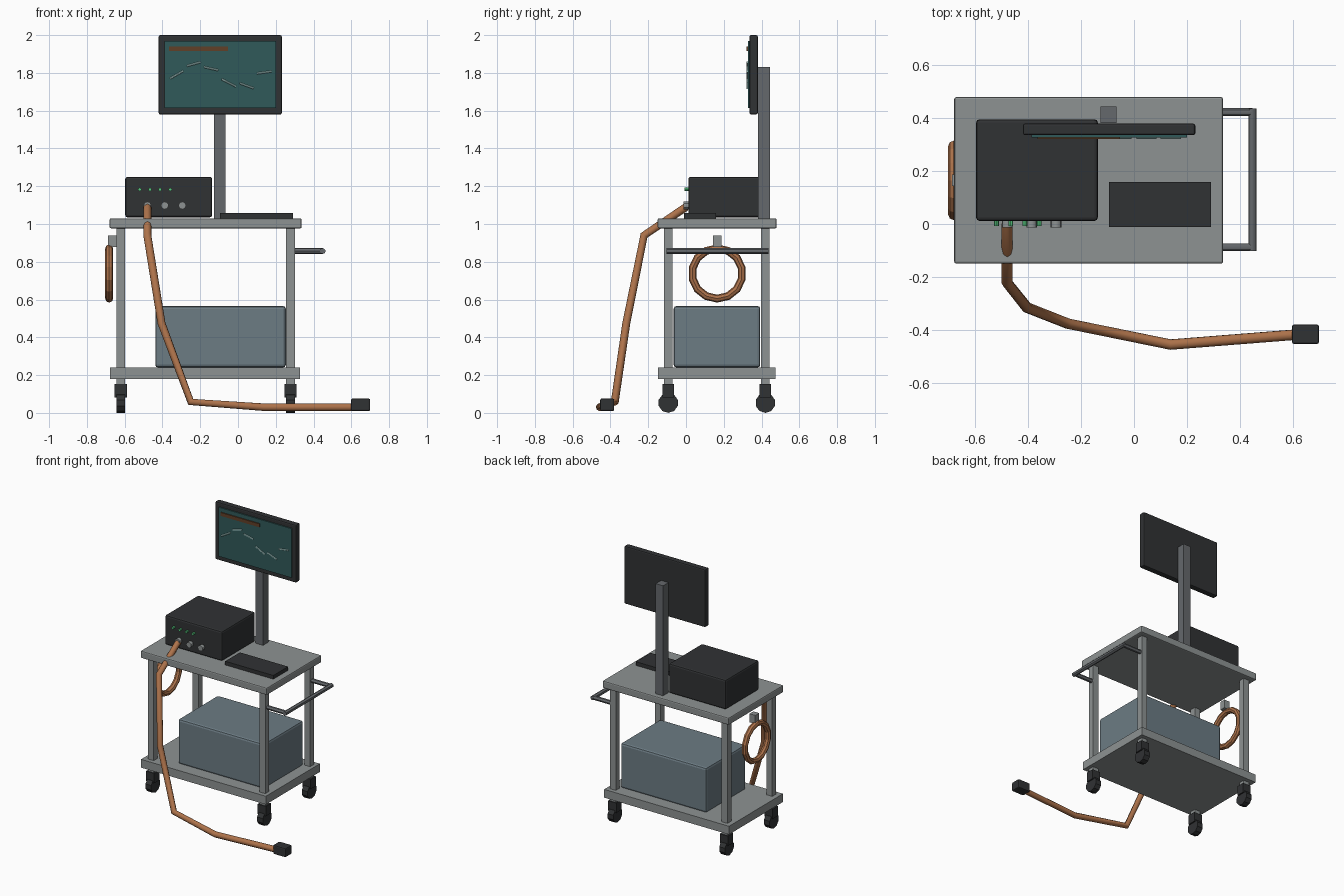
import bpy
from math import pi
from mathutils import Vector

if "Cube" in bpy.data.objects:
    bpy.data.objects.remove(bpy.data.objects["Cube"])


def material(name, rgb):
    m = bpy.data.materials.new(name)
    m.diffuse_color = (*rgb, 1)
    m.use_nodes = True
    m.node_tree.nodes["Principled BSDF"].inputs["Base Color"].default_value = m.diffuse_color
    return m


DARK = material("dark_plastic", (0.03, 0.032, 0.034))
COPPER = material("copper", (0.42, 0.17, 0.07))
BLUE = material("blue_grey", (0.15, 0.20, 0.23))
TEAL = material("screen_teal", (0.03, 0.10, 0.10))
PALE = material("trace_pale", (0.45, 0.70, 0.68))
BROWN = material("bar_brown", (0.12, 0.05, 0.02))
GREEN = material("indicator_green", (0.10, 0.60, 0.22))
METAL = material("grey_metal", (0.27, 0.29, 0.29))
STEEL = material("dark_steel", (0.13, 0.14, 0.15))


def finish(ob, name, mat):
    ob.name = name
    if mat:
        ob.data.materials.append(mat)
    return ob


def box(name, x, y, z, mat=METAL, bevel=0.0):
    """Box from (min, max) ranges."""
    bpy.ops.mesh.primitive_cube_add(size=1, location=[(a + b) / 2 for a, b in (x, y, z)])
    ob = finish(bpy.context.object, name, mat)
    ob.scale = [b - a for a, b in (x, y, z)]
    bpy.ops.object.transform_apply(location=False, rotation=False, scale=True)
    if bevel:
        mod = ob.modifiers.new("bevel", "BEVEL")
        mod.width = bevel
        mod.segments = 2
    return ob


def rod(name, a, b, r, mat=METAL, sides=12, smooth=True):
    """Cylinder between two points."""
    a, b = Vector(a), Vector(b)
    bpy.ops.mesh.primitive_cylinder_add(vertices=sides, radius=r, depth=(b - a).length,
                                        location=(a + b) / 2)
    ob = finish(bpy.context.object, name, mat)
    ob.rotation_euler = (b - a).to_track_quat("Z", "Y").to_euler()
    if smooth:
        bpy.ops.object.shade_smooth_by_angle()
    return ob


def around(c, w):
    return (c - w / 2, c + w / 2)


# Cart decks
box("table_top", (-0.68, 0.337), (-0.15, 0.48), (0.977, 1.03), METAL, 0.008)
box("lower_shelf", (-0.677, 0.327), (-0.147, 0.473), (0.18, 0.24), METAL)

# Legs and casters
for i, x in enumerate((-0.62, 0.278)):
    for j, y in enumerate((-0.094, 0.42)):
        tag = ("left", "right")[i] + "_" + ("front", "back")[j]
        box("post_" + tag, around(x, 0.046), around(y, 0.044), (0.24, 0.98))
        box("caster_stem_" + tag, around(x, 0.046), around(y, 0.046), (0.15, 0.18))
        box("caster_fork_" + tag, around(x, 0.066), around(y, 0.06), (0.082, 0.153), DARK)
        rod("caster_wheel_" + tag, (x - 0.023, y, 0.053), (x + 0.023, y, 0.053),
            0.053, DARK, 10, False)

# Push handle
for y, side in ((-0.088, "front"), (0.423, "back")):
    rod("handle_arm_" + side, (0.29, y, 0.857), (0.448, y, 0.857), 0.015, STEEL)
rod("handle_bar", (0.448, -0.103, 0.857), (0.448, 0.436, 0.857), 0.015, STEEL)

# Equipment case on the shelf
box("equipment_case", (-0.438, 0.253), (-0.065, 0.393), (0.24, 0.566), BLUE, 0.015)

# Control console with indicators and knobs
box("console", (-0.597, -0.137), (0.012, 0.396), (1.035, 1.25), DARK, 0.012)
for i in range(4):
    x = -0.52 + i * 0.0537
    rod(f"indicator_{i}", (x, -0.008, 1.183), (x, 0.03, 1.183), 0.009, GREEN, 8)
for i in range(3):
    x = -0.48 + i * 0.0925
    rod(f"knob_{i}", (x, -0.014, 1.098), (x, 0.03, 1.098), 0.02, METAL, 12)

# Keyboard
box("keyboard", (-0.095, 0.292), (-0.011, 0.158), (1.03, 1.057), DARK)

# Monitor on its mast
box("monitor_mast", around(-0.096, 0.06), (0.382, 0.444), (1.03, 1.83), STEEL)
box("monitor_body", (-0.42, 0.232), (0.336, 0.38), (1.58, 2.0), DARK, 0.008)
box("screen", (-0.388, 0.2), (0.328, 0.34), (1.613, 1.97), TEAL)
box("screen_bar", (-0.365, -0.053), (0.321, 0.33), (1.915, 1.94), BROWN)
traces = [(-0.36, 1.77, -0.29, 1.81), (-0.27, 1.837, -0.197, 1.857),
          (-0.18, 1.831, -0.105, 1.814), (-0.085, 1.766, -0.012, 1.728),
          (0.01, 1.745, 0.083, 1.718), (0.1, 1.797, 0.178, 1.808)]
for i, (x0, z0, x1, z1) in enumerate(traces):
    rod(f"screen_trace_{i}", (x0, 0.325, z0), (x1, 0.325, z1), 0.005, PALE, 6, False)

# Cable running from the console to the floor
cu = bpy.data.curves.new("cable", "CURVE")
cu.dimensions = "3D"
cu.bevel_depth = 0.021
cu.bevel_resolution = 2
cu.use_fill_caps = True
path = [(-0.48, 0.0, 1.09), (-0.48, -0.222, 0.94), (-0.405, -0.316, 0.475),
        (-0.25, -0.377, 0.058), (0.138, -0.456, 0.03), (0.62, -0.418, 0.03)]
sp = cu.splines.new("POLY")
sp.points.add(len(path) - 1)
for p, co in zip(sp.points, path):
    p.co = (*co, 1)
cable = bpy.data.objects.new("cable", cu)
bpy.context.collection.objects.link(cable)
cu.materials.append(COPPER)
box("cable_plug", (0.598, 0.70), (-0.454, -0.38), (0.01, 0.076), DARK, 0.008)

# Spare cable coil on its hook
bpy.ops.mesh.primitive_torus_add(major_segments=14, minor_segments=8, major_radius=0.133,
                                 minor_radius=0.021, location=(-0.682, 0.165, 0.738),
                                 rotation=(0, pi / 2, 0))
finish(bpy.context.object, "cable_coil", COPPER)
box("coil_hook", (-0.688, -0.642), around(0.165, 0.044), (0.878, 0.94))
